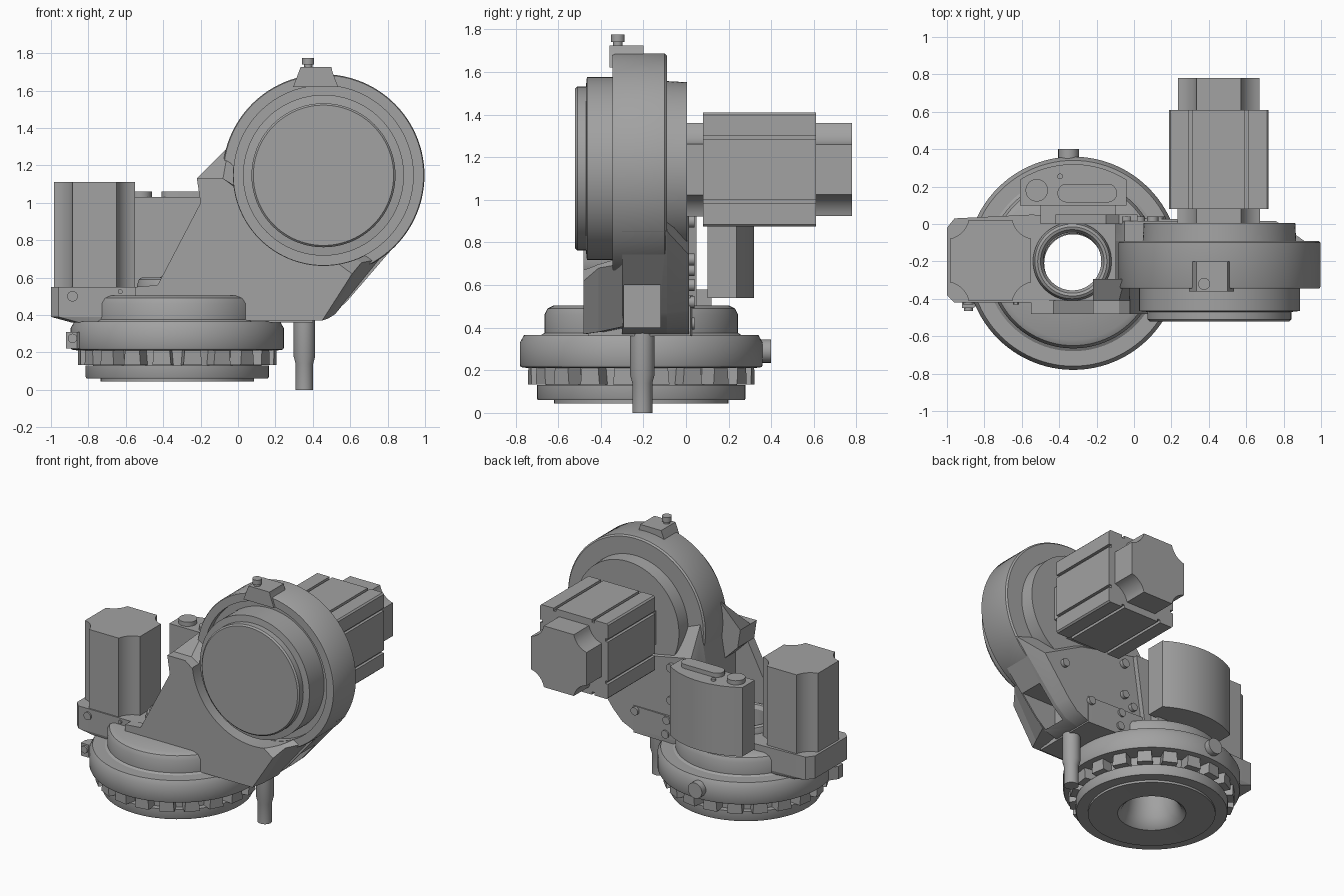
import bpy, bmesh
from math import sin, cos, pi, radians, sqrt
from mathutils import Matrix, Vector

if "Cube" in bpy.data.objects:
    bpy.data.objects.remove(bpy.data.objects["Cube"], do_unlink=True)

grey = bpy.data.materials.new("machine_grey")
grey.use_nodes = True
grey.diffuse_color = (0.36, 0.36, 0.36, 1)
grey.node_tree.nodes["Principled BSDF"].inputs["Base Color"].default_value = (0.36, 0.36, 0.36, 1)


def smooth(ob):
    bpy.ops.object.select_all(action='DESELECT')
    bpy.context.view_layer.objects.active = ob
    ob.select_set(True)
    bpy.ops.object.shade_smooth_by_angle(angle=radians(30))


def finish(name, bm):
    bmesh.ops.remove_doubles(bm, verts=bm.verts, dist=0.0001)
    bmesh.ops.recalc_face_normals(bm, faces=bm.faces)
    mesh = bpy.data.meshes.new(name)
    bm.to_mesh(mesh)
    bm.free()
    ob = bpy.data.objects.new(name, mesh)
    bpy.context.collection.objects.link(ob)
    mesh.materials.append(grey)
    smooth(ob)
    return ob


def place(axis, u, v, w):
    """Plane coordinates u, v and depth w along the axis."""
    return {'x': (w, u, v), 'y': (u, w, v), 'z': (u, v, w)}[axis]


def loft(name, axis, a, b, pts, pts2=None):
    """Solid between two matching outlines."""
    bm = bmesh.new()
    n = len(pts)
    lo = [bm.verts.new(place(axis, *p, a)) for p in pts]
    hi = [bm.verts.new(place(axis, *p, b)) for p in (pts2 or pts)]
    bm.faces.new(lo)
    bm.faces.new(hi)
    for i in range(n):
        j = (i + 1) % n
        bm.faces.new((lo[i], lo[j], hi[j], hi[i]))
    return finish(name, bm)


def lathe(name, axis, centre, profile, closed=False, steps=64):
    """Profile of (radius, depth) turned about an axis through centre."""
    bm = bmesh.new()
    rings = []
    for r, d in profile:
        count = steps if r > 0 else 1
        rings.append([bm.verts.new(place(axis, centre[0] + r * cos(2 * pi * i / steps),
                                         centre[1] + r * sin(2 * pi * i / steps), d))
                      for i in range(count)])
    pairs = list(zip(rings, rings[1:]))
    if closed:
        pairs.append((rings[-1], rings[0]))
    for p, q in pairs:
        for i in range(steps):
            j = (i + 1) % steps
            quad = [p[i % len(p)], p[j % len(p)], q[j % len(q)], q[i % len(q)]]
            bm.faces.new(list(dict.fromkeys(quad)))
    return finish(name, bm)


def cylinder(name, axis, centre, r, a, b, steps=24):
    return lathe(name, axis, centre, [(0, a), (r, a), (r, b), (0, b)], steps=steps)


def cut(cutter, *targets):
    """Subtract the cutter from each target, then drop it."""
    for ob in targets:
        mod = ob.modifiers.new("cut", 'BOOLEAN')
        mod.operation = 'DIFFERENCE'
        mod.solver = 'EXACT'
        mod.object = cutter
        bpy.context.view_layer.objects.active = ob
        bpy.ops.object.modifier_apply(modifier=mod.name)
        smooth(ob)
    bpy.data.objects.remove(cutter, do_unlink=True)


def rect(u0, u1, v0, v1):
    return [(u0, v0), (u1, v0), (u1, v1), (u0, v1)]


def four_corners(centre, corner):
    """Repeat a corner outline by quarter turns."""
    out = []
    for k in range(4):
        c, s = round(cos(k * pi / 2)), round(sin(k * pi / 2))
        out += [(centre[0] + c * u - s * v, centre[1] + s * u + c * v) for u, v in corner]
    return out


def scalloped(centre, h):
    """Square outline with hollowed corners."""
    flat, o = h * 0.54, h * 1.12
    r = sqrt((o - h) ** 2 + (o - flat) ** 2)
    t = (o - h) / (o - flat)
    arc = [1.5 * pi - t - (pi / 2 - 2 * t) * i / 8 for i in range(9)]
    return four_corners(centre, [(o + r * cos(a), o + r * sin(a)) for a in arc])


BASE = (-0.325, -0.21)
BORE = (-0.33, -0.2)
WHEEL = (0.457, 1.147)

# Turning base with a bore through it
lathe("base_turntable", 'z', BASE, [
    (0.22, 0.05), (0.41, 0.045), (0.41, 0.06), (0.485, 0.06), (0.49, 0.07), (0.49, 0.13),
    (0.45, 0.13), (0.45, 0.21), (0.53, 0.21), (0.565, 0.215), (0.57, 0.225), (0.57, 0.33), (0.55, 0.365),
    (0.47, 0.365), (0.455, 0.375), (0.455, 0.46), (0.44, 0.49), (0.41, 0.505), (0.16, 0.505),
    (0.155, 0.2), (0.17, 0.12), (0.195, 0.07)], closed=True, steps=96)

# Teeth around the base
bm = bmesh.new()
for k in range(20):
    turn = Matrix.Translation((*BASE, 0)) @ Matrix.Rotation(2 * pi * (k + 0.5) / 20, 4, 'Z')
    tooth = bmesh.ops.create_cube(bm, size=1)["verts"]
    for v in tooth:
        wide = 0.085 if v.co.z > 0 else 0.1
        v.co = turn @ Vector((0.485 + v.co.x * 0.09, v.co.y * wide, 0.175 + v.co.z * 0.085))
finish("base_teeth", bm)
cylinder("rear_lug", 'y', (-0.35, 0.29), 0.055, 0.3, 0.4)
loft("side_lug", 'z', 0.22, 0.31, [(-0.92, -0.45), (-0.86, -0.45), (-0.75, -0.36), (-0.85, -0.3), (-0.92, -0.4)])
cylinder("side_lug_bolt", 'y', (-0.885, 0.275), 0.025, -0.465, -0.44)

# Mounting floor with the bore and its collar
bulk = [(-0.55, -0.42), (-0.1, -0.46), (0.4, -0.46), (0.4, 0.02), (-0.55, 0.05)]
top = [(-1, -0.38), (-0.96, -0.42)] + bulk + [(-0.96, 0.03), (-1, -0.02)]
floor = loft("mounting_floor", 'z', 0.39, 0.55, top)
under = loft("floor_underside", 'z', 0.36, 0.39,
             [(-0.89, -0.36), (-0.85, -0.4)] + bulk + [(-0.85, 0.01), (-0.89, -0.04)], top)
cut(cylinder("bore_cutter", 'z', BORE, 0.165, 0.2, 0.8, steps=64), floor, under)
lathe("bore_collar", 'z', BORE, [(0.155, 0.45), (0.155, 0.57), (0.17, 0.595), (0.185, 0.6),
                                 (0.2, 0.59), (0.21, 0.56), (0.21, 0.45)], closed=True)

# Main round housing with its front cover and rear cover
lathe("round_housing", 'y', WHEEL, [
    (0, -0.52), (0.375, -0.52), (0.385, -0.51), (0.385, -0.47), (0.43, -0.465), (0.43, -0.3),
    (0.48, -0.3), (0.48, -0.345), (0.535, -0.345), (0.54, -0.335), (0.54, -0.1), (0.53, -0.09),
    (0.41, -0.09), (0.405, 0.005), (0, 0.005)], steps=96)

# Lower body, flaring towards the rear
a = radians(-33)
low = [(-0.1, 0.37), (0.4, 0.37), (0.5, 0.4), (0.58, 0.47),
       (WHEEL[0] + 0.54 * cos(a), WHEEL[1] + 0.54 * sin(a)), (0.45, 1.0), (-0.05, 1.2), (-0.1, 0.9)]
body = loft("lower_body", 'y', -0.3, -0.09, low)
cut(loft("pocket_cutter", 'x', 0.42, 0.9, rect(-0.29, -0.12, 0.4, 0.6)), body)
loft("rear_flare", 'y', -0.09, 0.015, low,
     [(-0.1, 0.37), (0.4, 0.37), (0.49, 0.41), (0.56, 0.48), (0.76, 0.74), (0.45, 0.9), (-0.05, 1.0), (-0.1, 0.85)])

# Front wall and web, hollowed around the front cover
slope = [(-0.55, 0.37), (-0.55, 0.55), (-0.43, 0.56), (-0.2, 1.0), (-0.22, 1.13), (-0.08, 1.13)]
wall = loft("front_wall", 'y', -0.48, -0.41,
            slope + [(0.61, 0.62), (0.45, 0.37)], slope + [(0.66, 0.68), (0.48, 0.38)])
web = loft("front_web", 'y', -0.41, -0.295,
           [(-0.1, 0.37), (-0.1, 0.9)] + slope[3:] + [(0.66, 0.68), (0.48, 0.38)],
           [(-0.1, 0.37), (-0.1, 0.9), (-0.2, 1.0), (-0.22, 1.13), (-0.05, 1.3), (0.76, 0.7), (0.52, 0.405)])
cut(cylinder("hollow_cutter", 'y', WHEEL, 0.482, -0.7, -0.2, steps=96), wall, web)
loft("rear_rib", 'y', 0.0, 0.05, [(-0.42, 0.5), (-0.05, 0.5), (0.02, 0.98), (-0.08, 0.98), (-0.15, 0.75), (-0.42, 0.6)])

# Upright motor
loft("upright_motor", 'z', 0.55, 1.11, scalloped((-0.767, -0.195), 0.216))

# Rear motor: flange, grooved square body and end block
AX = (0.453, 1.142)
loft("rear_motor_flange", 'y', 0.0, 0.085, scalloped(AX, 0.22))
half, deep = 0.267, 0.247
side = [(half, 0.14), (deep, 0.14), (deep, 0.16), (half, 0.16), (half, half - 0.01)]
loft("rear_motor_body", 'y', 0.08, 0.61, four_corners(AX, side + [(v, u) for u, v in reversed(side)]))
loft("rear_motor_end", 'y', 0.61, 0.78, scalloped(AX, 0.218))

# Connector box with its curved back and caps
arc = [radians(122.5 - 65 * i / 16) for i in range(17)]
curve = [(BASE[0] + 0.53 * cos(t), BASE[1] + 0.53 * sin(t)) for t in arc]
loft("connector_box", 'z', 0.54, 1.03, [(-0.61, 0.1)] + curve + [(-0.04, 0.1)])
loft("connector_bracket", 'z', 0.5, 0.58, rect(-0.5, -0.1, 0.0, 0.12))
cylinder("round_cap", 'z', (-0.52, 0.18), 0.06, 1.03, 1.06)
caps = [(-0.14 + 0.05 * cos(t), 0.165 + 0.05 * sin(t)) for t in [-pi / 2 + pi * i / 8 for i in range(9)]]
caps += [(-0.5 - x, 0.33 - y) for x, y in caps]
loft("long_cap", 'z', 1.03, 1.06, caps)
cylinder("small_cap", 'z', (-0.395, 0.255), 0.015, 1.03, 1.045)

# Lifting block and pin on top
loft("lifting_block", 'y', -0.36, -0.2, [(0.295, 1.62), (0.535, 1.62), (0.505, 1.7), (0.5, 1.725), (0.335, 1.725), (0.325, 1.7)])
lathe("lifting_pin", 'z', (0.375, -0.32), [(0, 1.7), (0.022, 1.7), (0.022, 1.74), (0.032, 1.74), (0.032, 1.775), (0, 1.775)], steps=24)

# Foot peg
lathe("foot_peg", 'z', (0.355, -0.205), [(0, 0), (0.047, 0), (0.047, 0.14), (0.058, 0.18), (0.058, 0.38), (0, 0.38)], steps=32)

# Bolts
for x, z in [(0.38, 0.52), (0.1, 0.67), (0.03, 0.6), (0.13, 0.52), (0.14, 0.42), (0.6, 0.72)]:
    cylinder("rear_bolt", 'y', (x, z), 0.028, 0.0, 0.04, steps=16)
for x, z in [(-0.04, 0.96), (0.1, 0.9)]:
    cylinder("upper_bolt", 'y', (x, z), 0.03, -0.05, 0.04, steps=16)
cylinder("front_bolt", 'y', (-0.885, 0.5), 0.028, -0.43, -0.41, steps=16)
cylinder("front_screw", 'y', (-0.63, 0.525), 0.013, -0.43, -0.41, steps=12)
